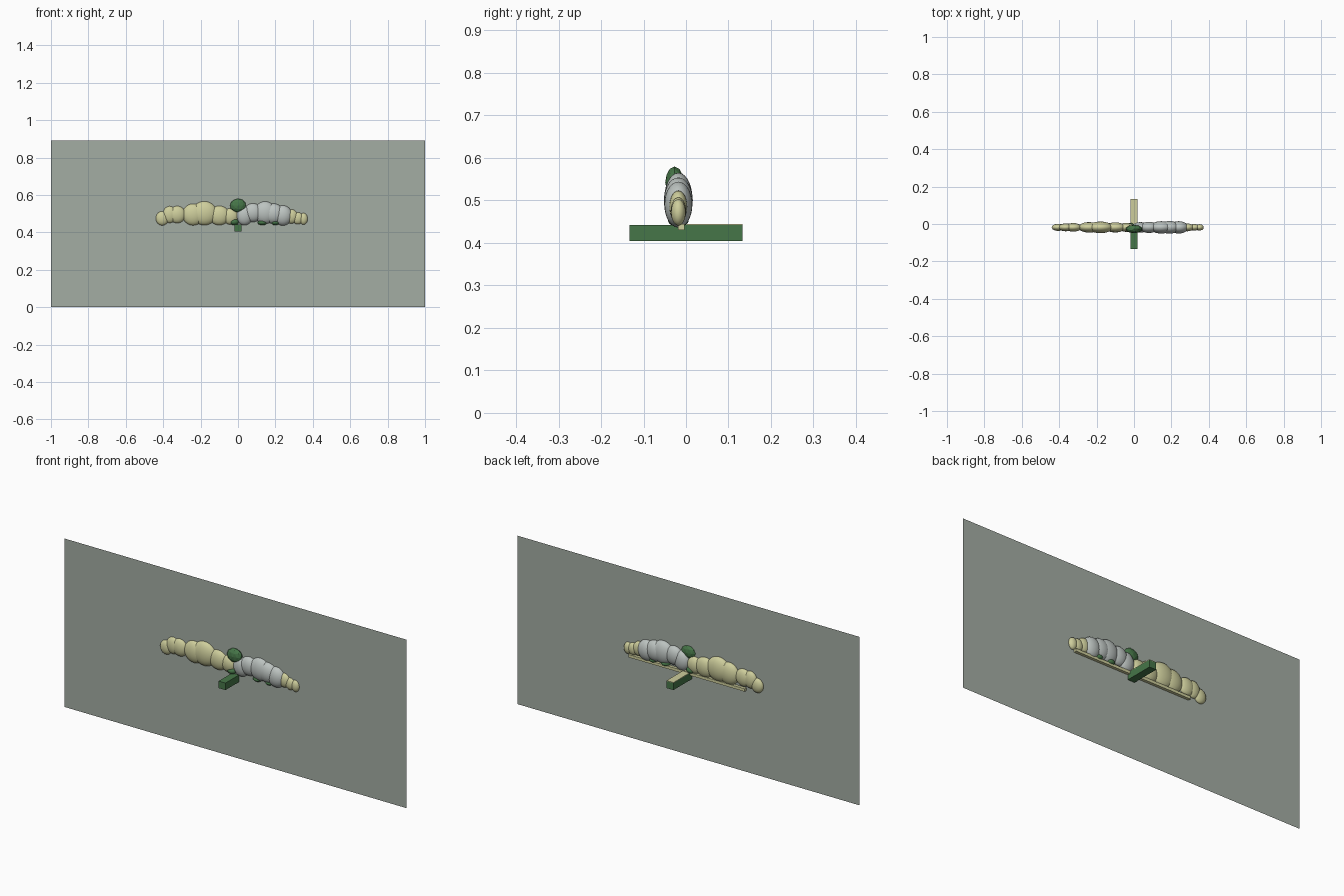
import bpy, bmesh, math
from mathutils import Matrix

if "Cube" in bpy.data.objects:
    bpy.data.objects.remove(bpy.data.objects["Cube"])


def material(name, r, g, b):
    def lin(v):
        v /= 255
        return v / 12.92 if v < 0.04045 else ((v + 0.055) / 1.055) ** 2.4
    m = bpy.data.materials.new(name)
    m.diffuse_color = (lin(r), lin(g), lin(b), 1)
    m.use_nodes = True
    m.node_tree.nodes["Principled BSDF"].inputs["Base Color"].default_value = m.diffuse_color
    return m


TAN = material("pale_tan", 206, 206, 156)
GREY = material("cloud_grey", 188, 195, 192)
GREEN = material("leaf_green", 70, 118, 72)
SHEET = material("grey_green", 164, 173, 164)


def finish(name, bm, mat, smooth=False):
    me = bpy.data.meshes.new(name)
    bm.to_mesh(me)
    bm.free()
    me.materials.append(mat)
    if smooth:
        for p in me.polygons:
            p.use_smooth = True
    ob = bpy.data.objects.new(name, me)
    bpy.context.collection.objects.link(ob)
    return ob


def box(name, lo, hi, mat):
    bm = bmesh.new()
    size = [b - a for a, b in zip(lo, hi)]
    mid = [(a + b) / 2 for a, b in zip(lo, hi)]
    bmesh.ops.create_cube(bm, size=1, matrix=Matrix.Translation(mid) @ Matrix.Diagonal((*size, 1)))
    return finish(name, bm, mat)


def puffs(name, blobs, mat):
    # row of overlapping ellipsoids: x, z, x radius, z radius, y radius
    bm = bmesh.new()
    for x, z, rx, rz, ry in blobs:
        m = Matrix.Translation((x, -0.018, z)) @ Matrix.Diagonal((rx, ry, rz, 1))
        bmesh.ops.create_uvsphere(bm, u_segments=24, v_segments=14, radius=1, matrix=m)
    return finish(name, bm, mat, True)


# upright backing sheet
bm = bmesh.new()
bm.faces.new([bm.verts.new((x, -0.02, z)) for x, z in ((-1, 0), (1, 0), (1, 0.89), (-1, 0.89))])
finish("backing_sheet", bm, SHEET)

# cross bar running front to back, with a pale plate on its rear top
box("cross_bar", (-0.02, -0.133, 0.405), (0.02, 0.133, 0.442), GREEN)
box("rear_top_plate", (-0.02, 0.0, 0.442), (0.02, 0.133, 0.445), TAN)

# long rail behind the sheet
box("long_rail", (-0.34, -0.019, 0.43), (0.34, -0.004, 0.445), TAN)

# left tan puffs
puffs("left_puffs", [
    (-0.405, 0.475, 0.035, 0.038, 0.019), (-0.365, 0.495, 0.038, 0.045, 0.021),
    (-0.325, 0.495, 0.045, 0.046, 0.023), (-0.24, 0.495, 0.058, 0.058, 0.028),
    (-0.18, 0.502, 0.068, 0.064, 0.031), (-0.10, 0.49, 0.055, 0.052, 0.027),
    (-0.04, 0.485, 0.042, 0.044, 0.024)], TAN)

# grey puffs right of centre
puffs("grey_puffs", [
    (0.035, 0.49, 0.045, 0.052, 0.028), (0.08, 0.505, 0.05, 0.05, 0.03),
    (0.145, 0.505, 0.06, 0.06, 0.033), (0.19, 0.50, 0.055, 0.054, 0.034),
    (0.24, 0.49, 0.05, 0.054, 0.033)], GREY)

# right tan tip
puffs("right_tip_puffs", [
    (0.285, 0.485, 0.035, 0.038, 0.021), (0.32, 0.475, 0.03, 0.032, 0.018),
    (0.35, 0.472, 0.023, 0.031, 0.017)], TAN)

# small green tufts along the underside
puffs("green_tufts", [
    (-0.02, 0.456, 0.025, 0.018, 0.024), (0.13, 0.452, 0.025, 0.014, 0.024),
    (0.20, 0.452, 0.022, 0.014, 0.024)], GREEN)

# faceted green ball on top
bm = bmesh.new()
bmesh.ops.create_icosphere(bm, subdivisions=2, radius=1,
                           matrix=Matrix.Translation((0, -0.027, 0.543)) @ Matrix.Diagonal((0.044, 0.022, 0.037, 1)))
finish("green_ball", bm, GREEN)
